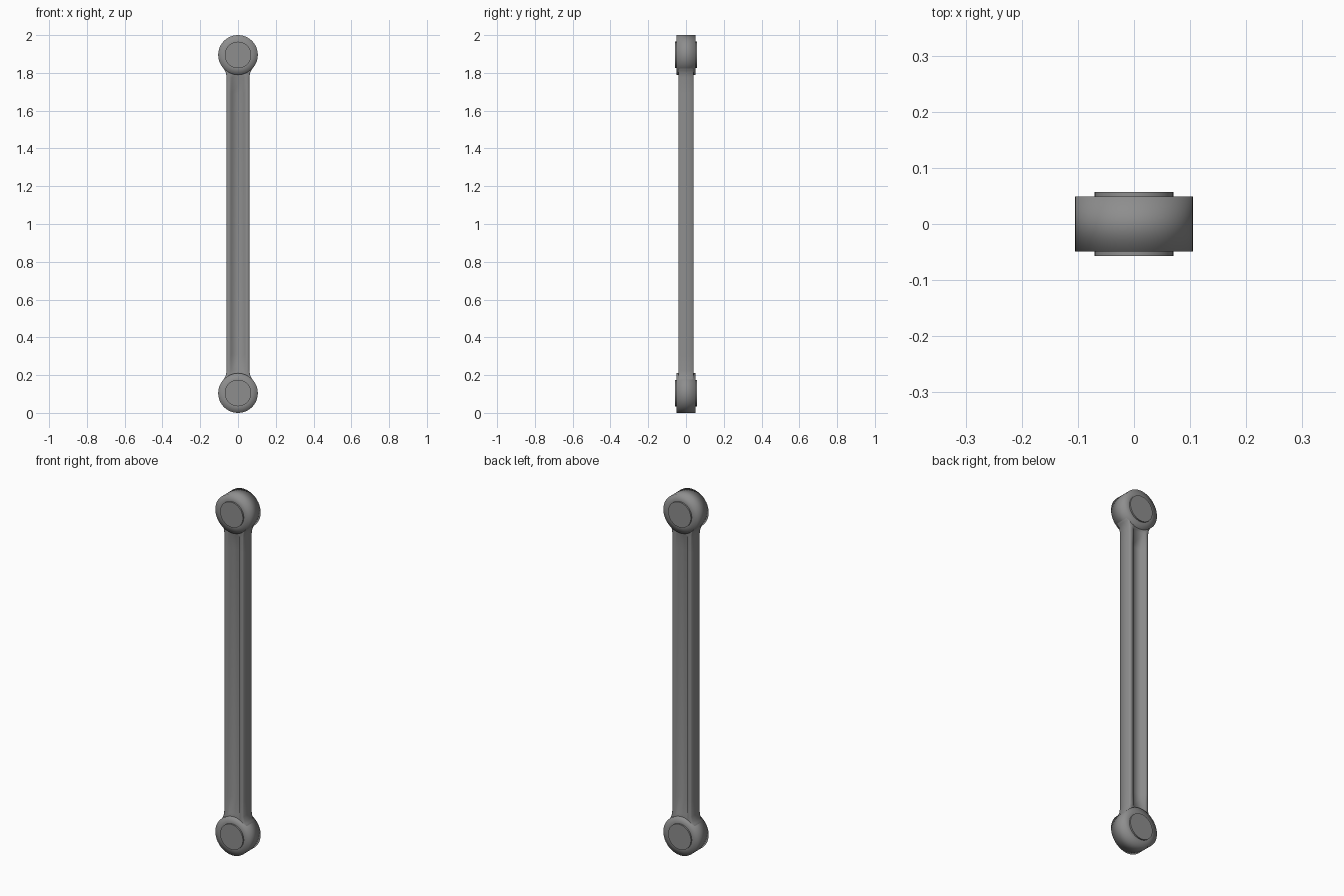
import bpy, bmesh, math

if "Cube" in bpy.data.objects:
    bpy.data.objects.remove(bpy.data.objects["Cube"])

END_Z = (0.105, 1.895)
steel = bpy.data.materials.new("dark_steel")
steel.diffuse_color = (0.27, 0.27, 0.27, 1)
steel.use_nodes = True
steel.node_tree.nodes["Principled BSDF"].inputs["Base Color"].default_value = steel.diffuse_color


def finish(obj, soft):
    """Colour the part and smooth it, either fully or with sharp edges kept."""
    obj.data.materials.append(steel)
    bpy.ops.object.select_all(action='DESELECT')
    obj.select_set(True)
    bpy.context.view_layer.objects.active = obj
    if soft:
        bpy.ops.object.shade_smooth()
    else:
        bpy.ops.object.shade_smooth_by_angle(angle=math.radians(30))


def disc(name, radius, half_depth, z, soft):
    bpy.ops.mesh.primitive_cylinder_add(vertices=48, radius=radius, depth=2 * half_depth,
                                        location=(0, 0, z), rotation=(math.pi / 2, 0, 0))
    obj = bpy.context.object
    obj.name = name
    if soft:  # inner ring under the bushing, so the rim shades softly
        bm = bmesh.new()
        bm.from_mesh(obj.data)
        caps = [f for f in bm.faces if len(f.verts) > 4]
        bmesh.ops.inset_individual(bm, faces=caps, thickness=0.037)
        bm.to_mesh(obj.data)
        bm.free()
    finish(obj, soft)


# Round eyes with slightly protruding bushings
for label, z in zip(("lower", "upper"), END_Z):
    disc(label + "_eye", 0.105, 0.049, z, True)
    disc(label + "_bushing", 0.07, 0.057, z, False)


def section(w, depth):
    """H-shaped cross-section: half width w, groove depth front and back."""
    h, c = 0.04, 0.005
    quarter = [(w, h - c), (w - c, h), (0.038, h), (0.031, h - depth)]
    right_back = quarter
    left_back = [(-x, y) for x, y in reversed(quarter)]
    left_front = [(-x, -y) for x, y in quarter]
    right_front = [(x, -y) for x, y in reversed(quarter)]
    return right_back + left_back + left_front + right_front


# Shank: grooved bar with flared ends and groove run-outs
half = [(0.13, 0.085, 0.0005), (0.17, 0.081, 0.0005), (0.185, 0.071, 0.0005),
        (0.20, 0.064, 0.0005), (0.225, 0.06, 0.006), (0.31, 0.06, 0.024)]
stations = half + [(2 - z, w, d) for z, w, d in reversed(half)]
bm = bmesh.new()
rings = [[bm.verts.new((x, y, z)) for x, y in section(w, d)] for z, w, d in stations]
for a, b in zip(rings, rings[1:]):
    n = len(a)
    for i in range(n):
        j = (i + 1) % n
        bm.faces.new((a[i], a[j], b[j], b[i]))
bm.faces.new(list(reversed(rings[0])))
bm.faces.new(rings[-1])
bmesh.ops.recalc_face_normals(bm, faces=bm.faces)
mesh = bpy.data.meshes.new("shank")
bm.to_mesh(mesh)
bm.free()
shank = bpy.data.objects.new("shank", mesh)
bpy.context.collection.objects.link(shank)
finish(shank, True)
